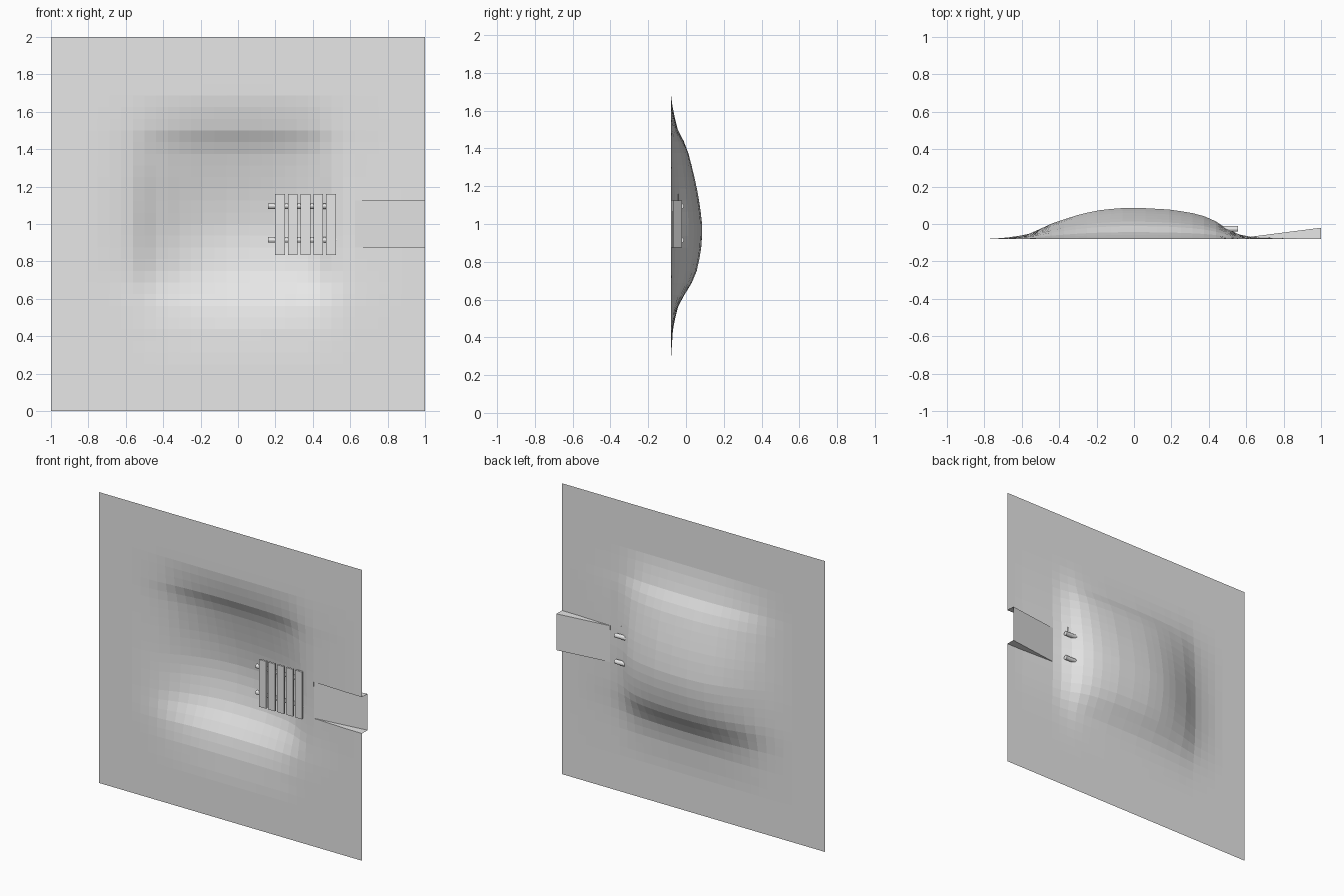
import bpy, bmesh
from mathutils import Vector

cube = bpy.data.objects.get("Cube")
if cube:
    bpy.data.objects.remove(cube, do_unlink=True)

BASE = -0.08      # level of the flat sheet
CELLS = 32


def material(name, value):
    m = bpy.data.materials.new(name)
    m.use_nodes = True
    colour = (value, value, value, 1)
    m.diffuse_color = colour
    m.node_tree.nodes["Principled BSDF"].inputs["Base Color"].default_value = colour
    return m


grey = material("plain_grey", 0.8)


def finish(name, bm):
    mesh = bpy.data.meshes.new(name)
    bm.to_mesh(mesh)
    bm.free()
    mesh.materials.append(grey)
    ob = bpy.data.objects.new(name, mesh)
    bpy.context.collection.objects.link(ob)
    return ob


def sample(profile, t):
    """Piecewise linear lookup of a depth profile."""
    if t <= profile[0][0] or t >= profile[-1][0]:
        return 0.0
    for (a, u), (b, v) in zip(profile, profile[1:]):
        if a <= t <= b:
            return u + (v - u) * (t - a) / (b - a)


# Depth of the basin across and up the sheet, as fractions of the full depth
ACROSS = [(-.77, 0), (-.65, .06), (-.55, .18), (-.45, .48), (-.3, .78), (-.2, .92), (-.08, 1),
          (.05, 1), (.2, .95), (.35, .8), (.43, .6), (.5, .32), (.56, .15), (.62, .07), (.9, 0)]
UP = [(.28, 0), (.45, .07), (.55, .2), (.6, .32), (.65, .55), (.73, .8), (.85, .96), (.93, 1),
      (1, 1), (1.1, .93), (1.2, .82), (1.3, .68), (1.4, .52), (1.45, .38), (1.5, .22),
      (1.6, .07), (1.69, 0)]

# Ground sheet with the basin pushed backwards
bm = bmesh.new()
bmesh.ops.create_grid(bm, x_segments=CELLS, y_segments=CELLS, size=1)
for v in bm.verts:
    x, z = v.co.x, v.co.y + 1
    v.co = (x, BASE + 0.165 * sample(ACROSS, x) * sample(UP, z), z)

# Sloping channel that runs out through the left edge
floor = [f for f in bm.faces
         if f.calc_center_median().x > 0.625 and 0.875 < f.calc_center_median().z < 1.125]
new = bmesh.ops.extrude_face_region(bm, geom=floor)["geom"]
for v in (g for g in new if isinstance(g, bmesh.types.BMVert)):
    t = (v.co.x - 0.625) / 0.375
    v.co.y += (BASE + 0.06 * t + 0.012 * (1 - t) - v.co.y)
end = [f for f in bm.faces if all(v.co.x > 0.99 for v in f.verts)]
bmesh.ops.delete(bm, geom=end, context="FACES")
if floor[0].is_valid:
    bmesh.ops.delete(bm, geom=[f for f in floor if f.is_valid], context="FACES_ONLY")
finish("ground_sheet", bm)

# Jetty planks
for i in range(5):
    bm = bmesh.new()
    bmesh.ops.create_cube(bm, size=1)
    for v in bm.verts:
        v.co = Vector((v.co.x * 0.052 + 0.225 + i * 0.068, v.co.y * 0.014 - 0.047, v.co.z * 0.325 + 0.9975))
    finish(f"jetty_plank_{i + 1}", bm)

# Two round logs behind the planks
for name, z in (("upper_log", 1.095), ("lower_log", 0.915)):
    bm = bmesh.new()
    bmesh.ops.create_cone(bm, cap_ends=True, segments=12, radius1=0.015, radius2=0.015, depth=0.395)
    for v in bm.verts:
        v.co = Vector((v.co.z + 0.3575, v.co.y - 0.026, z - v.co.x))
    ob = finish(name, bm)
